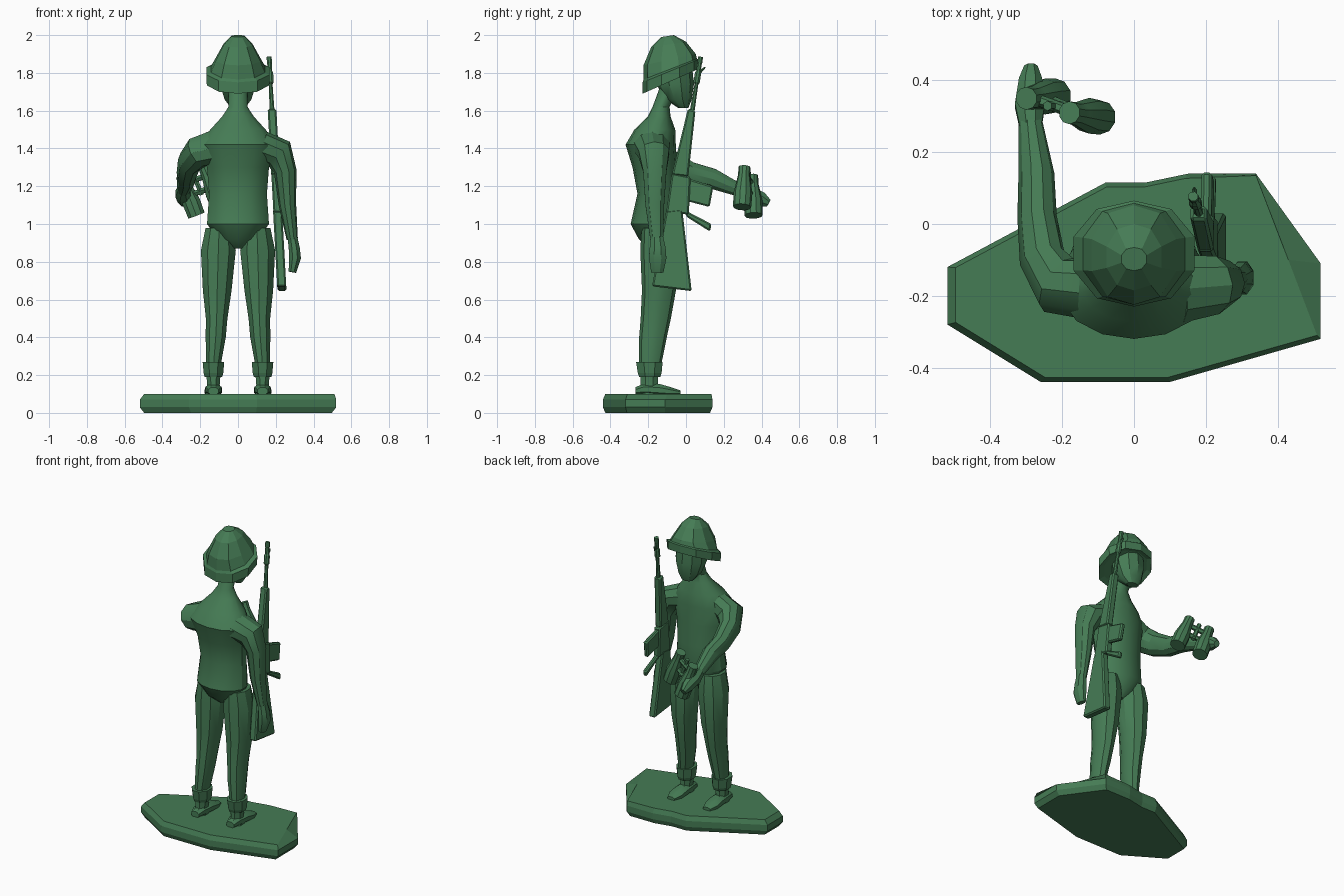
import bpy, bmesh, math
from mathutils import Vector

green = bpy.data.materials.new("green_plastic")
green.diffuse_color = (0.06, 0.2, 0.09, 1)


def loft(name, rings, smooth=True):
    """Skin a list of equal-length point rings and cap both ends."""
    bm = bmesh.new()
    rows = [[bm.verts.new(p) for p in ring] for ring in rings]
    n = len(rows[0])
    for a, b in zip(rows, rows[1:]):
        for i in range(n):
            j = (i + 1) % n
            bm.faces.new((a[i], a[j], b[j], b[i]))
    bm.faces.new(rows[0][::-1])
    bm.faces.new(rows[-1])
    bmesh.ops.recalc_face_normals(bm, faces=bm.faces)
    mesh = bpy.data.meshes.new(name)
    bm.to_mesh(mesh)
    bm.free()
    ob = bpy.data.objects.new(name, mesh)
    bpy.context.collection.objects.link(ob)
    mesh.materials.append(green)
    if smooth:
        bpy.ops.object.select_all(action='DESELECT')
        ob.select_set(True)
        bpy.context.view_layer.objects.active = ob
        bpy.ops.object.shade_smooth_by_angle(angle=math.radians(32))
    return ob


def tube(name, pts, n=10, ref=(1, 0, 0), axis=None, smooth=True):
    """Sweep ellipses along points (x, y, z, radius along ref, other radius)."""
    centres = [Vector(p[:3]) for p in pts]
    rings = []
    for i, p in enumerate(pts):
        t = Vector(axis) if axis else centres[min(i + 1, len(pts) - 1)] - centres[max(i - 1, 0)]
        t.normalize()
        u = Vector(ref)
        u = (u - t * u.dot(t)).normalized()
        v = t.cross(u)
        rings.append([centres[i] + u * p[3] * math.cos(a) + v * p[-1] * math.sin(a)
                      for a in (math.tau * (k + 0.5) / n for k in range(n))])
    return loft(name, rings, smooth)


def rifle_x(z):
    return 0.165 + 0.055 * (1.88 - z)


def rifle_plate(name, outline, width):
    """Flat rifle part: side outline in y, z, leaning with the rifle."""
    ob = loft(name, [[(rifle_x(z) + s * width / 2, y, z) for y, z in outline]
                     for s in (-1, 1)], False)
    bev = ob.modifiers.new("bevel", 'BEVEL')
    bev.width = 0.008
    bev.segments = 1


# Base slab with chamfered rim and one broad sloping side
outline = [(-.52, -.12), (-.08, .115), (.03, .115), (.15, .14), (.34, .14),
           (.52, -.11), (.52, -.32), (.10, -.44), (-.26, -.44), (-.52, -.28)]
def inset(k):
    return [(x * k, -.15 + (y + .15) * k) for x, y in outline]
top = inset(.955)
top[4], top[5], top[6] = (.34, .135), (.43, -.10), (.51, -.31)
loft("base", [[(x, y, z) for x, y in ring] for ring, z in
              ((inset(.955), 0), (outline, .03), (outline, .07), (top, .1))], False)

# Torso and neck
tube("torso", [(0, -.15, .87, .03, .04), (0, -.155, .92, .11, .095),
               (0, -.165, 1.0, .168, .128), (0, -.152, 1.16, .157, .105),
               (0, -.165, 1.3, .168, .118), (0, -.187, 1.42, .205, .133),
               (0, -.165, 1.5, .15, .108), (0, -.142, 1.57, .085, .06),
               (0, -.132, 1.62, .052, .045), (0, -.09, 1.72, .052, .05)],
     14, axis=(0, 0, 1))

# Legs, trouser cuffs and boots
for s, side in ((-1, "left"), (1, "right")):
    tube(side + "_leg", [(s * .10, -.145, .98, .075, .09), (s * .104, -.14, .86, .097, .102),
                         (s * .11, -.143, .65, .08, .09), (s * .113, -.16, .5, .06, .08),
                         (s * .118, -.175, .4, .056, .073), (s * .13, -.19, .25, .04, .058)],
         10, axis=(0, 0, 1))
    tube(side + "_cuff", [(s * .13, -.192, .19, .05, .06), (s * .13, -.192, .21, .056, .068),
                          (s * .13, -.194, .27, .062, .076)], 8, axis=(0, 0, 1), smooth=False)
    tube(side + "_ankle", [(s * .13, -.195, .1, .042, .055), (s * .13, -.195, .15, .036, .05),
                           (s * .13, -.195, .22, .042, .05)], 8, axis=(0, 0, 1))
    tube(side + "_boot", [(s * .13, -.268, .115, .03, .022), (s * .13, -.22, .125, .045, .035),
                          (s * .13, -.14, .12, .048, .036), (s * .132, -.08, .112, .048, .026),
                          (s * .132, -.03, .107, .028, .013)], 8, axis=(0, 1, 0))

# Right arm hanging beside the body
tube("right_arm", [(.12, -.18, 1.41, .10, .085), (.215, -.17, 1.375, .085, .085),
                   (.25, -.165, 1.28, .065, .06), (.262, -.165, 1.1, .052, .046),
                   (.287, -.155, .92, .036, .03)], 10, ref=(0, 1, 0))
tube("right_hand", [(.285, -.155, .95, .032, .026), (.298, -.15, .87, .046, .032),
                    (.302, -.15, .82, .05, .034), (.288, -.152, .745, .035, .022)],
     8, ref=(0, 1, 0))

# Left arm reaching forward
fwd = (0, .6, .8)
tube("left_arm", [(-.12, -.18, 1.41, .10, .08), (-.21, -.17, 1.38, .085, .085),
                  (-.255, -.10, 1.33, .075, .065), (-.27, .02, 1.27, .062, .055),
                  (-.272, .14, 1.24, .056, .05), (-.288, .28, 1.18, .036, .034)], 10, ref=fwd)
tube("left_hand", [(-.288, .27, 1.185, .035, .033), (-.29, .33, 1.16, .048, .045),
                   (-.288, .40, 1.13, .042, .035), (-.287, .438, 1.11, .022, .02)], 8, ref=fwd)

# Binoculars: two flared barrels joined by bridges
barrels = []
for name, a, b in (("inner_barrel", (-.18, .31, 1.30), (-.095, .297, 1.09)),
                   ("outer_barrel", (-.30, .35, 1.255), (-.22, .358, 1.045))):
    a, b = Vector(a), Vector(b)
    barrels.append((a, b))
    tube(name, [(*a.lerp(b, f), r) for f, r in
                ((0, .032), (.2, .032), (.3, .036), (.65, .05), (1, .048))], 10)
for k, f in enumerate((.2, .5)):
    p, q = [a.lerp(b, f) for a, b in barrels]
    tube("bridge_%d" % k, [(*p, .016), (*q, .016)], 6, ref=(0, 0, 1), smooth=False)
p, q = [a.lerp(b, .35) for a, b in barrels]
m = (p + q) / 2
tube("hinge", [(m.x - .03, m.y, m.z + .07, .014), (m.x + .02, m.y, m.z - .05, .014)],
     6, smooth=False)

# Head
tube("head", [(0, -.015, 1.615, .04, .028), (0, -.04, 1.66, .075, .07),
              (0, -.058, 1.74, .10, .10), (0, -.07, 1.86, .10, .10)], 10, axis=(0, 0, 1))


# Helmet: tilted rings given by back y, back z, front y, front z, half width
def tilted(y0, z0, y1, z1, w, n=10):
    ring = []
    for k in range(n):
        a = math.tau * (k + .5) / n
        c, s = math.cos(a) / math.cos(math.pi / n), math.sin(a)
        f = .5 + .5 * max(-1, min(1, s * 1.04))
        ring.append((w * c, y0 + (y1 - y0) * f, z0 + (z1 - z0) * f))
    return ring
loft("helmet", [tilted(*r) for r in (
    (-.20, 1.71, .04, 1.82, .135), (-.23, 1.69, .065, 1.82, .165),
    (-.23, 1.75, .065, 1.87, .168), (-.225, 1.765, .058, 1.875, .142),
    (-.225, 1.84, .052, 1.90, .118), (-.185, 1.935, .0, 1.965, .076),
    (-.13, 1.99, -.065, 2.0, .035))], False)

# Rifle, muzzle up
rifle_plate("rifle_stock", [(-.105, 1.07), (-.02, 1.08), (.03, .645), (-.18, .67)], .048)
rifle_plate("rifle_receiver", [(-.075, 1.27), (.025, 1.25), (.015, 1.05), (-.105, 1.06)], .045)
rifle_plate("rifle_magazine", [(.015, 1.24), (.145, 1.20), (.125, 1.09), (.01, 1.12)], .03)
rifle_plate("rifle_grip", [(.0, 1.07), (.135, 1.0), (.127, .96), (.0, 1.04)], .028)
rifle_plate("rifle_handguard", [(.01, 1.61), (.05, 1.60), (.012, 1.25), (-.075, 1.26)], .046)
rifle_plate("rifle_sight", [(.06, 1.81), (.105, 1.835), (.10, 1.82), (.06, 1.78)], .014)
tube("rifle_barrel", [(rifle_x(z), y, z, r) for y, z, r in (
    (.03, 1.58, .014), (.055, 1.74, .011), (.056, 1.75, .018), (.064, 1.80, .018),
    (.066, 1.81, .013), (.072, 1.85, .013), (.073, 1.855, .015), (.077, 1.885, .014))],
     8, smooth=False)
